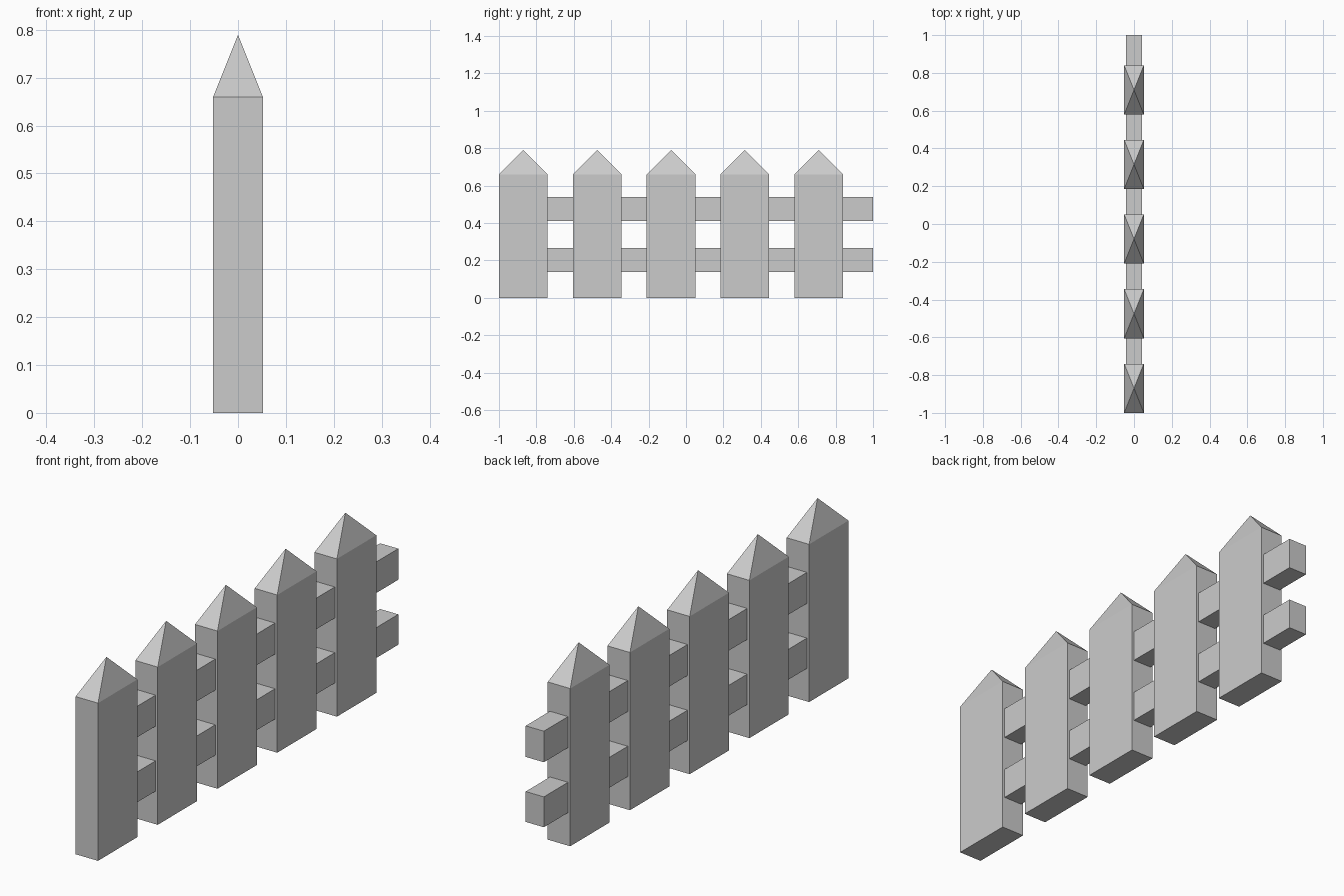
import bpy
import bmesh

if "Cube" in bpy.data.objects:
    bpy.data.objects.remove(bpy.data.objects["Cube"])

PICKETS, SPACING, FIRST_Y = 5, 0.395, -0.87
HALF_X, HALF_Y = 0.052, 0.13
SHOULDER, TIP = 0.66, 0.79


def add_object(name, bm):
    bmesh.ops.recalc_face_normals(bm, faces=bm.faces[:])
    mesh = bpy.data.meshes.new(name)
    bm.to_mesh(mesh)
    bm.free()
    obj = bpy.data.objects.new(name, mesh)
    bpy.context.collection.objects.link(obj)
    return obj


def box(x0, x1, y0, y1, z0, z1):
    bm = bmesh.new()
    bmesh.ops.create_cube(bm, size=1)
    bmesh.ops.scale(bm, vec=(x1 - x0, y1 - y0, z1 - z0), verts=bm.verts)
    bmesh.ops.translate(bm, vec=((x0 + x1) / 2, (y0 + y1) / 2, (z0 + z1) / 2), verts=bm.verts)
    return bm


# Pickets: upright boards with a pyramid point
for i in range(PICKETS):
    bm = box(-HALF_X, HALF_X, -HALF_Y, HALF_Y, 0, SHOULDER)
    top = max(bm.faces, key=lambda f: f.calc_center_median().z)
    tip = bmesh.ops.poke(bm, faces=[top])["verts"][0]
    tip.co.z = TIP
    picket = add_object(f"picket_{i + 1}", bm)
    picket.location.y = FIRST_Y + i * SPACING

# Rails: run through all pickets and stick out past the last one
for name, z0, z1 in (("lower_rail", 0.138, 0.265), ("upper_rail", 0.41, 0.54)):
    add_object(name, box(-0.042, 0.042, FIRST_Y, 1.0, z0, z1))
